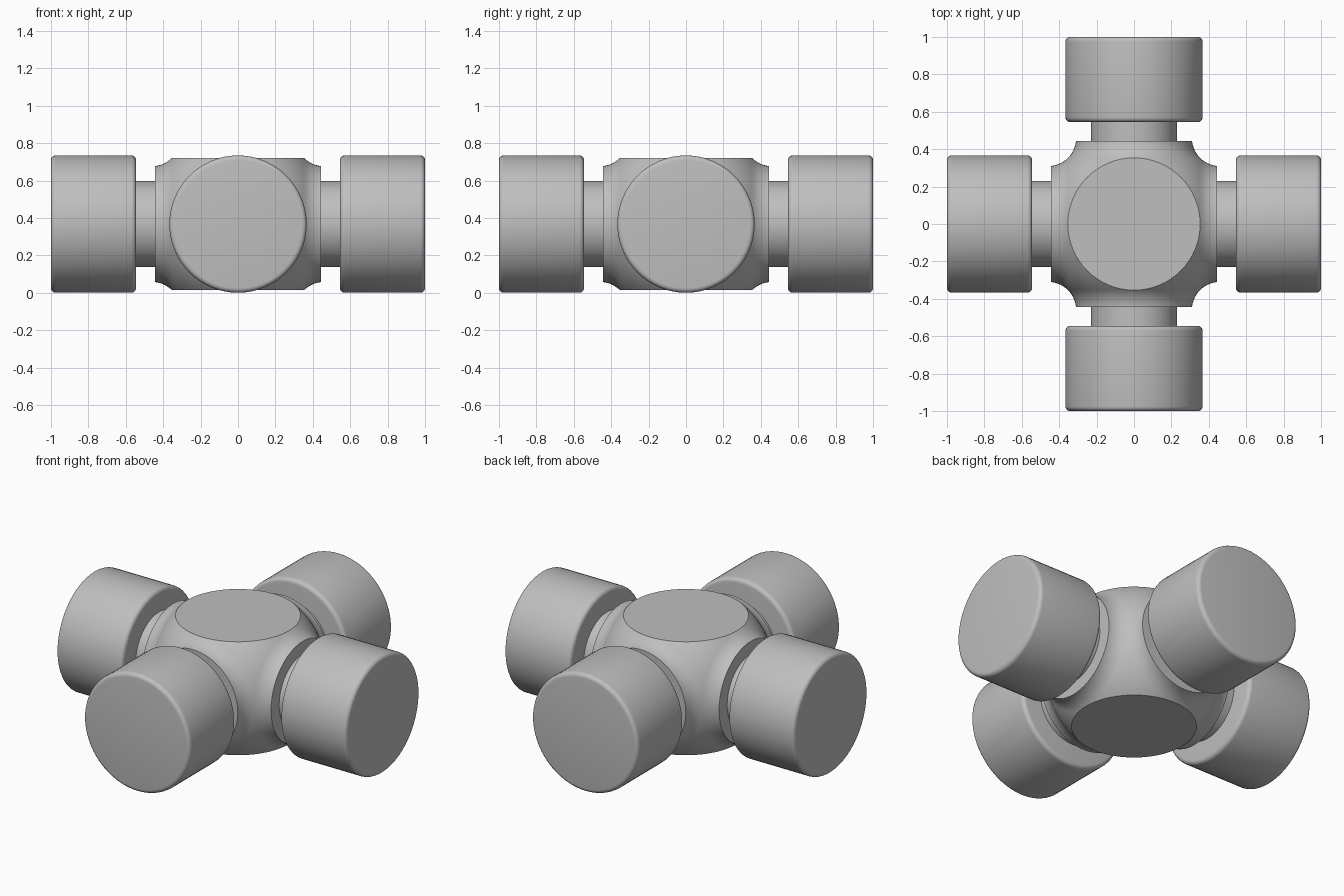
import bpy, bmesh, math
from mathutils import Vector, Matrix

if "Cube" in bpy.data.objects:
    bpy.data.objects.remove(bpy.data.objects["Cube"], do_unlink=True)

SEGMENTS = 64
CENTRE = Vector((0, 0, 0.367))
HUB_R = 0.5
FLAT = HUB_R / math.sqrt(2)

steel = bpy.data.materials.new("steel_grey")
steel.use_nodes = True
steel.diffuse_color = (0.52, 0.52, 0.52, 1)
steel.node_tree.nodes["Principled BSDF"].inputs["Base Color"].default_value = steel.diffuse_color


def finish(bm, name, angle=0.0):
    """Turn a bmesh into a smooth object standing at the joint centre."""
    bmesh.ops.remove_doubles(bm, verts=bm.verts, dist=1e-5)
    bmesh.ops.recalc_face_normals(bm, faces=bm.faces)
    mesh = bpy.data.meshes.new(name)
    bm.to_mesh(mesh)
    bm.free()
    mesh.materials.append(steel)
    obj = bpy.data.objects.new(name, mesh)
    bpy.context.collection.objects.link(obj)
    obj.location = CENTRE
    obj.rotation_euler.z = angle
    bpy.ops.object.select_all(action='DESELECT')
    obj.select_set(True)
    bpy.context.view_layer.objects.active = obj
    bpy.ops.object.shade_smooth_by_angle(angle=math.radians(32))
    return obj


def lathe(name, profile, angle):
    """Spin (distance, radius) points about the arm axis."""
    bm = bmesh.new()
    verts = [bm.verts.new((x, 0, r)) for x, r in profile]
    edges = [bm.edges.new(pair) for pair in zip(verts, verts[1:])]
    bmesh.ops.spin(bm, geom=verts + edges, cent=(0, 0, 0), axis=(1, 0, 0),
                   angle=math.tau, steps=SEGMENTS, use_duplicate=False)
    return finish(bm, name, angle)


def arc(cx, cr, radius, start, end, steps):
    """Points of a circular arc, angles in degrees."""
    angles = [math.radians(start + (end - start) * i / steps) for i in range(steps + 1)]
    return [(cx + radius * math.cos(a), cr + radius * math.sin(a)) for a in angles]


# Spherical hub, sliced flat on top, bottom and under each arm
bm = bmesh.new()
bmesh.ops.create_uvsphere(bm, u_segments=SEGMENTS, v_segments=48, radius=HUB_R)
for axis, cut in (("X", 0.4), ("Y", 0.4), ("Z", FLAT)):
    for sign in (-1, 1):
        normal = Vector([sign * (axis == a) for a in "XYZ"])
        geom = bm.verts[:] + bm.edges[:] + bm.faces[:]
        result = bmesh.ops.bisect_plane(bm, geom=geom, plane_co=normal * cut,
                                        plane_no=normal, clear_outer=True)
        rim = [e for e in result["geom_cut"] if isinstance(e, bmesh.types.BMEdge)]
        bmesh.ops.edgeloop_fill(bm, edges=rim)
finish(bm, "hub")

# Profiles: flared collar, trunnion neck and rounded bearing cap
fillet_c = 0.46
fillet_r = fillet_c * math.sqrt(2) - HUB_R
collar = arc(fillet_c, fillet_c, fillet_r, 225, 264.3, 10) + [(0.445, 0)]
neck = [(0.43, 0), (0.43, 0.23), (0.56, 0.23), (0.56, 0)]
cap_r, cap_in, cap_out, edge = 0.367, 0.545, 1.0, 0.025
cap = ([(cap_in, 0)]
       + arc(cap_in + edge, cap_r - edge, edge, 180, 90, 5)
       + arc(cap_out - edge, cap_r - edge, edge, 90, 0, 5)
       + [(cap_out, 0)])

# Four identical arms around the hub
for i, side in enumerate(("left", "back", "right", "front")):
    turn = i * math.pi / 2
    lathe(side + "_collar", collar, turn)
    lathe(side + "_neck", neck, turn)
    lathe(side + "_bearing_cap", cap, turn)
